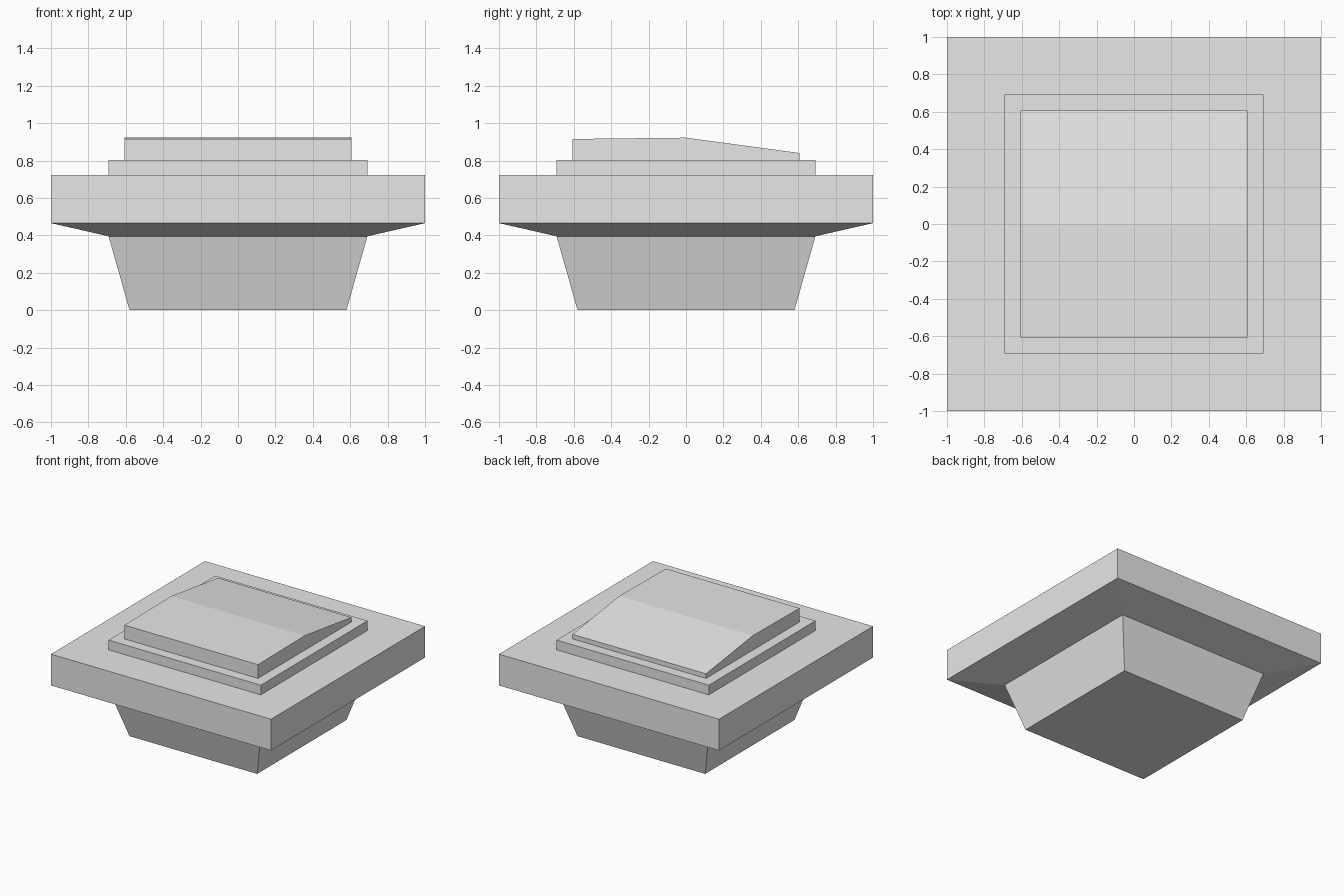
import bpy
import bmesh

cube = bpy.data.objects.get("Cube")
if cube:
    bpy.data.objects.remove(cube, do_unlink=True)

grey = bpy.data.materials.new("light_grey")
grey.use_nodes = True
colour = (0.8, 0.8, 0.8, 1)
grey.diffuse_color = colour
grey.node_tree.nodes["Principled BSDF"].inputs["Base Color"].default_value = colour


def finish(name, bm):
    bmesh.ops.recalc_face_normals(bm, faces=bm.faces)
    mesh = bpy.data.meshes.new(name)
    bm.to_mesh(mesh)
    bm.free()
    mesh.materials.append(grey)
    bpy.context.collection.objects.link(bpy.data.objects.new(name, mesh))


def square_stack(name, levels):
    """Loft square sections given as (half width, height), capped at both ends."""
    bm = bmesh.new()
    rings = [[bm.verts.new((sx * h, sy * h, z))
              for sx, sy in ((-1, -1), (1, -1), (1, 1), (-1, 1))]
             for h, z in levels]
    for low, high in zip(rings, rings[1:]):
        for i in range(4):
            j = (i + 1) % 4
            bm.faces.new((low[i], low[j], high[j], high[i]))
    bm.faces.new(rings[0])
    bm.faces.new(rings[-1])
    finish(name, bm)


def side_extrusion(name, profile, half_width):
    """Extrude a (y, z) side profile across x."""
    bm = bmesh.new()
    face = bm.faces.new([bm.verts.new((-half_width, y, z)) for y, z in profile])
    out = bmesh.ops.extrude_face_region(bm, geom=[face])
    moved = [v for v in out["geom"] if isinstance(v, bmesh.types.BMVert)]
    bmesh.ops.translate(bm, verts=moved, vec=(2 * half_width, 0, 0))
    finish(name, bm)


# Tapered base, overhanging plate and raised collar
square_stack("housing", [(0.58, 0), (0.692, 0.395), (1, 0.465), (1, 0.722),
                         (0.692, 0.722), (0.692, 0.802)])

# Rocker: nearly level front half, rear half sloping down
side_extrusion("rocker", [(-0.607, 0.802), (0.607, 0.802), (0.607, 0.84),
                          (0, 0.922), (-0.607, 0.915)], 0.607)
